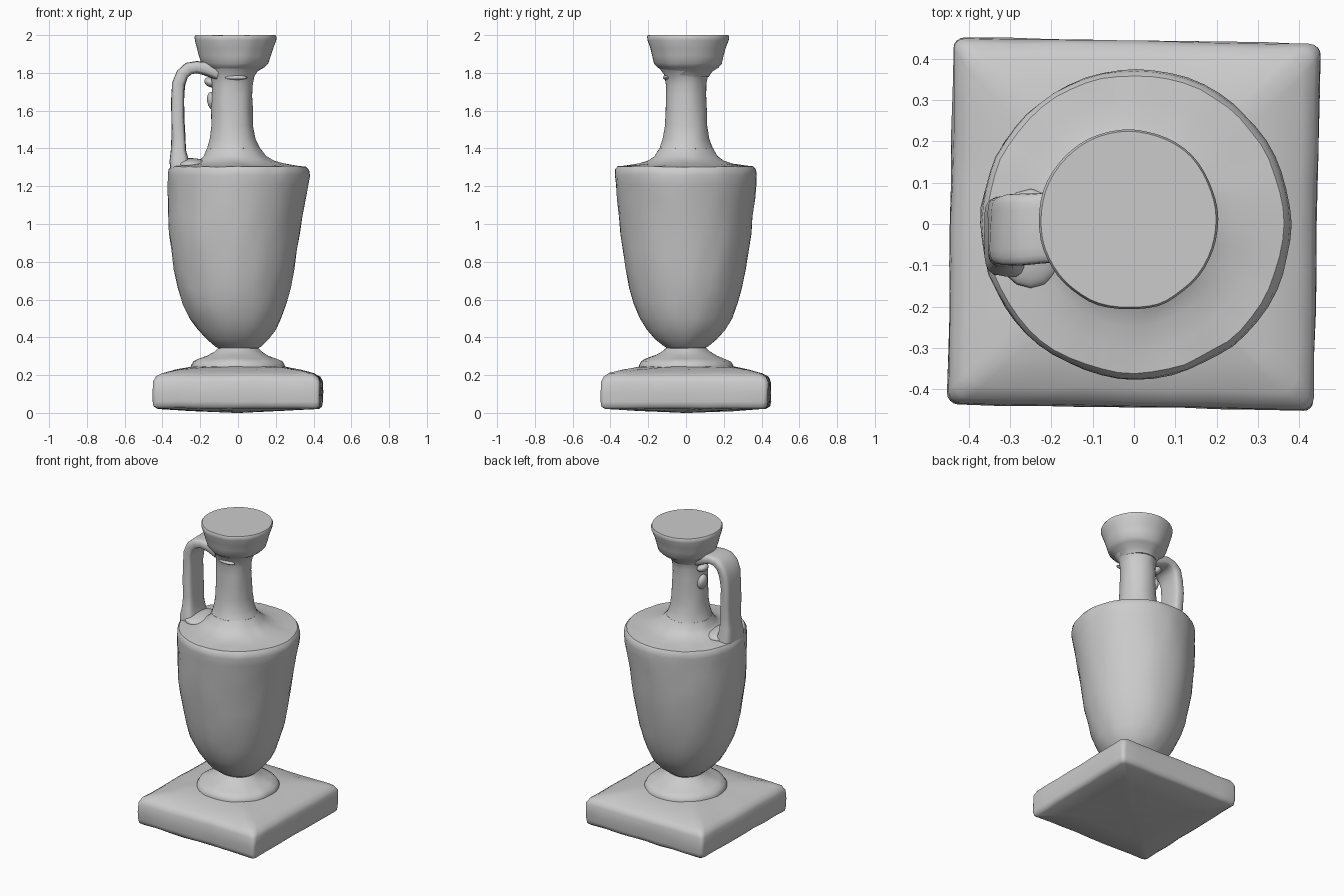
import bpy, bmesh, math
from mathutils import Vector, noise


def loft(name, rings, angle=40, rough=0.0):
    """Skin a list of equal-sized point rings, capping both ends."""
    bm = bmesh.new()
    vr = [[bm.verts.new(p) for p in ring] for ring in rings]
    n = len(vr[0])
    for a, b in zip(vr, vr[1:]):
        for i in range(n):
            j = (i + 1) % n
            bm.faces.new((a[i], a[j], b[j], b[i]))
    bm.faces.new(vr[0][::-1])
    bm.faces.new(vr[-1])
    bmesh.ops.recalc_face_normals(bm, faces=bm.faces)
    # slight weathering of the worn surface
    for v in bm.verts:
        v.co += noise.noise_vector(v.co * 11) * rough
        v.co.z = min(max(v.co.z, 0), 2)
    me = bpy.data.meshes.new(name)
    bm.to_mesh(me)
    bm.free()
    ob = bpy.data.objects.new(name, me)
    bpy.context.collection.objects.link(ob)
    bpy.ops.object.select_all(action='DESELECT')
    ob.select_set(True)
    bpy.context.view_layer.objects.active = ob
    bpy.ops.object.shade_smooth_by_angle(angle=math.radians(angle))
    return ob


def circle(r, z, cx=0.0, cy=0.0, n=56):
    return [Vector((cx + r * math.cos(2 * math.pi * i / n),
                    cy + r * math.sin(2 * math.pi * i / n), z)) for i in range(n)]


def rounded_square(h, z, cr, turn=math.radians(-1), edge=8):
    """Square ring with rounded corners and subdivided straight sides."""
    cr = min(cr, h * 0.5)
    k = h - cr
    pts = []
    for q in range(4):
        side = []
        for i in range(5):
            a = math.pi / 8 * i
            side.append((k + cr * math.cos(a), k + cr * math.sin(a)))
        for i in range(1, edge):
            side.append((k - 2 * k * i / edge, h))
        a = q * math.pi / 2 + turn
        c, s = math.cos(a), math.sin(a)
        pts += [Vector((x * c - y * s, x * s + y * c, z)) for x, y in side]
    return pts


def blob(name, loc, size, turn=0.0):
    bpy.ops.mesh.primitive_uv_sphere_add(segments=16, ring_count=10, radius=1,
                                         location=loc, rotation=(0, turn, 0))
    ob = bpy.context.object
    ob.name = name
    ob.scale = size
    bpy.ops.object.shade_smooth()


# Square plinth with a gently sloping top and slightly convex underside
plinth = [(0.02, 0.0, 0.01), (0.25, 0.012, 0.02), (0.42, 0.023, 0.02), (0.438, 0.035, 0.025),
          (0.443, 0.06, 0.025), (0.444, 0.11, 0.025), (0.442, 0.165, 0.03), (0.43, 0.19, 0.035),
          (0.40, 0.208, 0.04), (0.33, 0.228, 0.04), (0.25, 0.243, 0.05), (0.1, 0.25, 0.05)]
loft("plinth", [rounded_square(*p) for p in plinth], 50, 0.006)

# Round foot: (radius, z, centre x)
foot = [(0.25, 0.22, 0), (0.25, 0.25, 0), (0.237, 0.272, 0), (0.205, 0.287, 0),
        (0.16, 0.305, 0), (0.125, 0.325, 0), (0.106, 0.342, 0), (0.112, 0.36, 0)]
loft("foot", [circle(*p) for p in foot], 50, 0.005)

# Tapering body up to the shoulder rim, leaning slightly, then the shoulder
body = [(0.09, 0.335, 0), (0.12, 0.352, 0), (0.165, 0.39, -0.004), (0.208, 0.44, -0.008),
        (0.243, 0.5, -0.012), (0.275, 0.58, -0.018), (0.297, 0.66, -0.02),
        (0.318, 0.76, -0.02), (0.333, 0.86, -0.02), (0.346, 0.95, -0.019),
        (0.355, 1.04, -0.015), (0.363, 1.13, -0.006), (0.371, 1.21, 0.002),
        (0.375, 1.26, 0.005), (0.372, 1.288, 0.003), (0.36, 1.304, 0.002),
        (0.30, 1.31, 0), (0.245, 1.318, -0.005), (0.2, 1.334, -0.01),
        (0.165, 1.36, -0.017), (0.14, 1.4, -0.024)]
loft("body", [circle(*p) for p in body], 40, 0.006)

# Neck flaring into the shoulder and into the cup
neck = [(0.2, 1.328, -0.01), (0.163, 1.36, -0.018), (0.139, 1.4, -0.024),
        (0.122, 1.45, -0.028), (0.112, 1.52, -0.03), (0.11, 1.6, -0.03),
        (0.107, 1.68, -0.032), (0.107, 1.74, -0.03), (0.116, 1.79, -0.026),
        (0.14, 1.825, -0.02)]
loft("neck", [circle(*p) for p in neck], 50, 0.006)

# Flared cup with a flat closed top
cup = [(0.11, 1.78, -0.024), (0.128, 1.808, -0.022), (0.16, 1.83, -0.018),
       (0.178, 1.85, -0.016), (0.19, 1.89, -0.016), (0.202, 1.93, -0.015),
       (0.216, 1.972, -0.014), (0.218, 1.99, -0.014), (0.213, 2.0, -0.014)]
loft("cup", [circle(r, z, cx, 0.01) for r, z, cx in cup], 40, 0.004)

# Strap handle swept along a path: (x, z, y centre, half thickness, half width)
path = [(-0.10, 1.80, -0.01, 0.04, 0.085), (-0.17, 1.823, -0.01, 0.036, 0.085),
        (-0.22, 1.832, -0.01, 0.033, 0.085), (-0.262, 1.822, -0.012, 0.033, 0.085),
        (-0.295, 1.792, -0.014, 0.033, 0.085), (-0.314, 1.74, -0.016, 0.034, 0.083),
        (-0.321, 1.66, -0.018, 0.034, 0.08), (-0.319, 1.56, -0.02, 0.034, 0.078),
        (-0.314, 1.46, -0.024, 0.035, 0.08), (-0.314, 1.39, -0.027, 0.04, 0.083),
        (-0.312, 1.335, -0.03, 0.053, 0.095), (-0.30, 1.26, -0.03, 0.055, 0.1)]
rings = []
for i, (x, z, yc, t, w) in enumerate(path):
    p0, p1 = path[max(i - 1, 0)], path[min(i + 1, len(path) - 1)]
    d = Vector((p1[0] - p0[0], 0, p1[1] - p0[1])).normalized()
    nrm = Vector((-d.z, 0, d.x))
    ring = []
    for k in range(20):
        a = 2 * math.pi * k / 20
        c, s = math.cos(a), math.sin(a)
        u = math.copysign(abs(c) ** 0.5, c) * t
        v = math.copysign(abs(s) ** 0.5, s) * w
        ring.append(Vector((x, yc, z)) + nrm * u + Vector((0, v, 0)))
    rings.append(ring)
loft("handle", rings, 50, 0.006)

# Lump where the handle meets the shoulder, and worn remnants on the neck
blob("handle_root", (-0.25, -0.035, 1.315), (0.09, 0.12, 0.034))
blob("neck_remnant_upper", (-0.145, 0.03, 1.75), (0.035, 0.04, 0.025), 0.4)
blob("neck_remnant_lower", (-0.135, 0.02, 1.65), (0.028, 0.04, 0.05), -0.2)
blob("neck_chip", (-0.01, -0.105, 1.775), (0.06, 0.018, 0.012))
